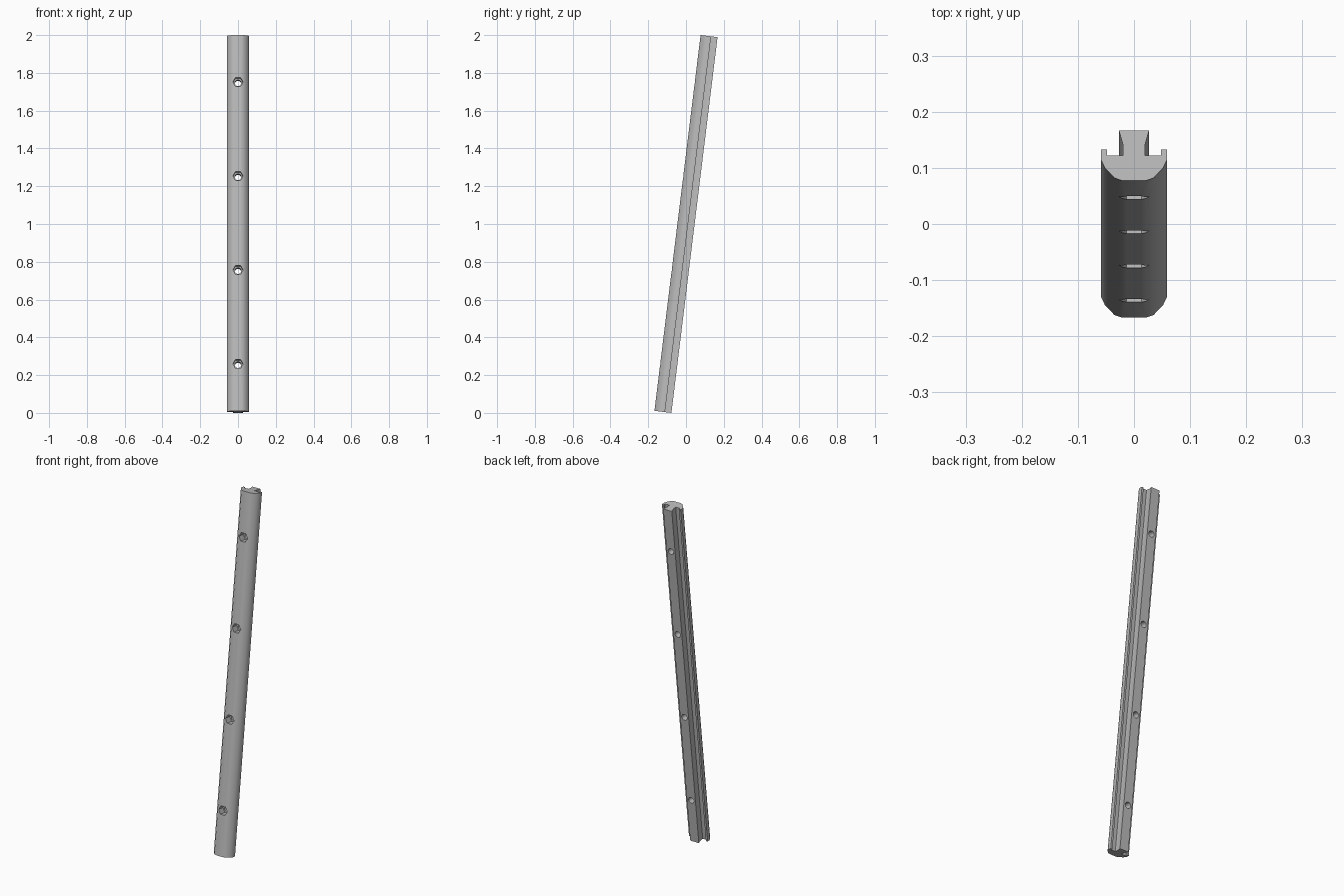
import bpy, bmesh, math
from mathutils import Matrix

cube = bpy.data.objects.get("Cube")
if cube:
    bpy.data.objects.remove(cube, do_unlink=True)

LENGTH, DEPTH, TILT = 2.004, 0.0905, math.radians(7)

grey = bpy.data.materials.new("light_grey")
grey.use_nodes = True
grey.diffuse_color = (0.5, 0.5, 0.5, 1)
grey.node_tree.nodes["Principled BSDF"].inputs["Base Color"].default_value = (0.5, 0.5, 0.5, 1)


def make_object(name, bm):
    bmesh.ops.recalc_face_normals(bm, faces=bm.faces)
    mesh = bpy.data.meshes.new(name)
    bm.to_mesh(mesh)
    bm.free()
    mesh.materials.append(grey)
    obj = bpy.data.objects.new(name, mesh)
    bpy.context.collection.objects.link(obj)
    return obj


# Rail: half profile (x, depth) from rounded front to flared rear key, mirrored and extruded
half = [(0.021, 0), (0.035, 0.005), (0.052, 0.023), (0.059, 0.038), (0.059, 0.056),
        (0.048, 0.056), (0.048, 0.045), (0.020, 0.045), (0.020, 0.066), (0.027, DEPTH)]
profile = half + [(-x, y) for x, y in reversed(half)]
bm = bmesh.new()
face = bm.faces.new([bm.verts.new((x, y, 0)) for x, y in profile])
extruded = bmesh.ops.extrude_face_region(bm, geom=[face])["geom"]
bmesh.ops.translate(bm, vec=(0, 0, LENGTH),
                    verts=[v for v in extruded if isinstance(v, bmesh.types.BMVert)])
rail = make_object("slotted_rail", bm)


# Four bolt holes: round through-bore and hexagonal pocket in the front
def cut_holes(name, sides, radius, start, end):
    bm = bmesh.new()
    for i in range(4):
        place = (Matrix.Translation((0, (start + end) / 2, LENGTH * (i + 0.5) / 4))
                 @ Matrix.Rotation(math.pi / 2, 4, "X"))
        bmesh.ops.create_cone(bm, cap_ends=True, segments=sides, radius1=radius,
                              radius2=radius, depth=end - start, matrix=place)
        if sides == 6:  # turn the hexagon so that a flat lies at the bottom
            ring = bm.verts[:][-12:]
            bmesh.ops.rotate(bm, verts=ring, cent=place.translation,
                             matrix=Matrix.Rotation(math.pi / 6, 3, "Y"))
    cutter = make_object(name, bm)
    cutter.hide_render = True
    mod = rail.modifiers.new(name, "BOOLEAN")
    mod.operation, mod.solver, mod.object = "DIFFERENCE", "EXACT", cutter
    bpy.context.view_layer.objects.active = rail
    bpy.ops.object.modifier_apply(modifier=name)
    bpy.data.objects.remove(cutter, do_unlink=True)


cut_holes("bore_cutter", 20, 0.017, -0.05, DEPTH + 0.05)
cut_holes("pocket_cutter", 6, 0.027, -0.05, 0.04)

# Lean the rail back and stand its rear lower edge on the ground
rail.data.transform(Matrix.Rotation(-TILT, 4, "X"))
ys = [v.co.y for v in rail.data.vertices]
low = min(v.co.z for v in rail.data.vertices)
rail.data.transform(Matrix.Translation((0, -(min(ys) + max(ys)) / 2, -low)))

bpy.ops.object.select_all(action="DESELECT")
rail.select_set(True)
bpy.context.view_layer.objects.active = rail
bpy.ops.object.shade_smooth_by_angle(angle=math.radians(30))
